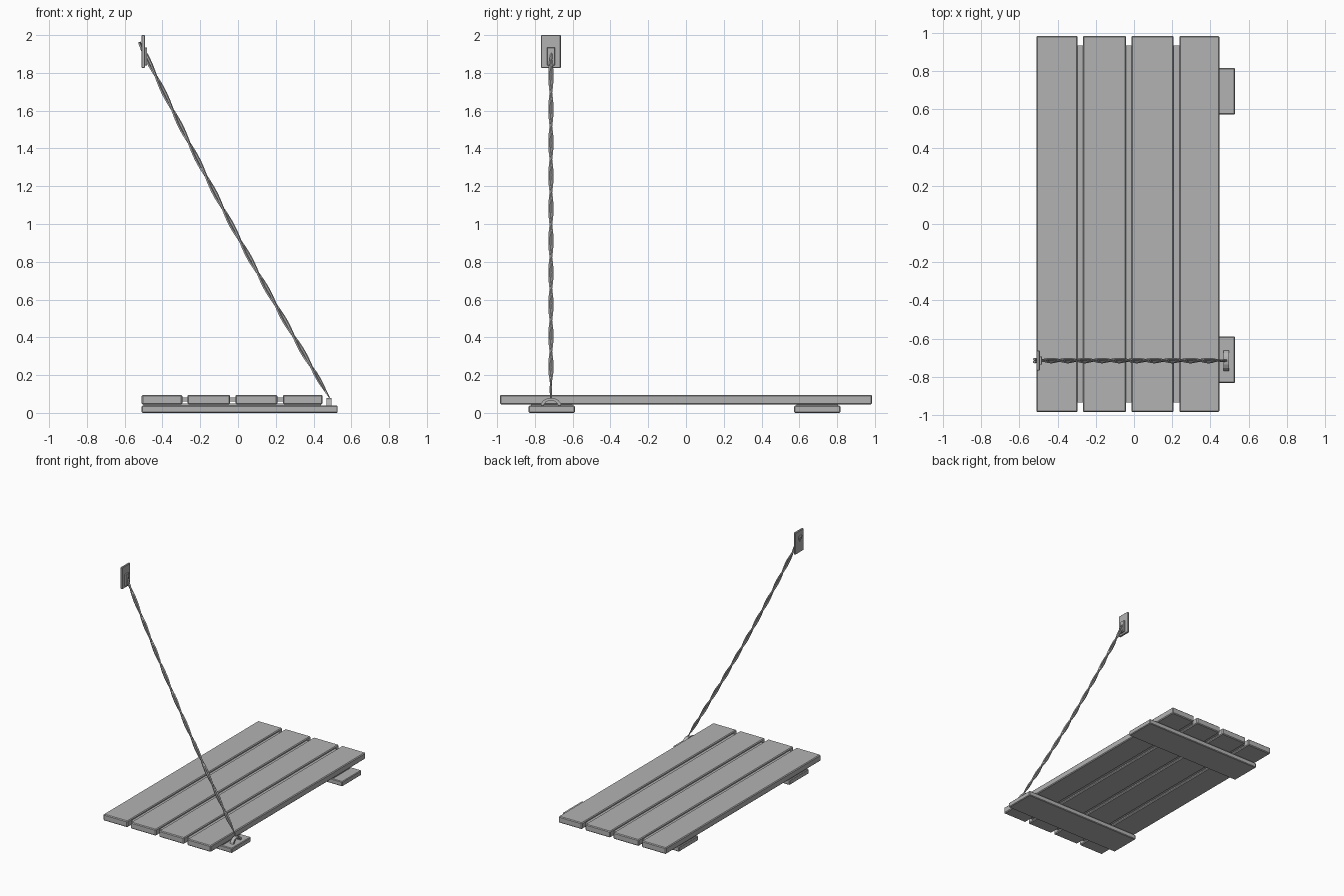
import bpy, bmesh, math
from mathutils import Vector

cube = bpy.data.objects.get("Cube")
if cube:
    bpy.data.objects.remove(cube, do_unlink=True)

GREY = (0.45, 0.45, 0.45, 1)
grey = bpy.data.materials.new("plain_grey")
grey.use_nodes = True
grey.diffuse_color = GREY
grey.node_tree.nodes["Principled BSDF"].inputs["Base Color"].default_value = GREY


def finish(name, bm):
    bmesh.ops.recalc_face_normals(bm, faces=bm.faces)
    mesh = bpy.data.meshes.new(name)
    bm.to_mesh(mesh)
    bm.free()
    mesh.materials.append(grey)
    ob = bpy.data.objects.new(name, mesh)
    bpy.context.collection.objects.link(ob)
    return ob


def box(name, x, y, z, bevel=0.0):
    bm = bmesh.new()
    bmesh.ops.create_cube(bm, size=1)
    for v in bm.verts:
        v.co = [(lo + hi) / 2 + c * (hi - lo) for c, (lo, hi) in zip(v.co, (x, y, z))]
    ob = finish(name, bm)
    if bevel:
        mod = ob.modifiers.new("worn_edges", "BEVEL")
        mod.width = bevel
        mod.segments = 1
    return ob


def tube(name, points, radii, sides=6):
    """Sweep a polygon along points with a radius for each point."""
    bm = bmesh.new()
    rings = []
    for i, p in enumerate(points):
        d = (points[min(i + 1, len(points) - 1)] - points[max(i - 1, 0)]).normalized()
        u = d.cross(Vector((0, 1, 0))).normalized()
        w = d.cross(u)
        turns = [2 * math.pi * k / sides for k in range(sides)]
        rings.append([bm.verts.new(p + radii[i] * (u * math.cos(a) + w * math.sin(a)))
                      for a in turns])
    for a, b in zip(rings, rings[1:]):
        for k in range(sides):
            n = (k + 1) % sides
            bm.faces.new((a[k], a[n], b[n], b[k]))
    bm.faces.new(rings[0])
    bm.faces.new(rings[-1])
    return finish(name, bm)


# Deck planks
PLANKS = [(-0.51, -0.295), (-0.267, -0.042), (-0.014, 0.208), (0.238, 0.447)]
for i, span in enumerate(PLANKS):
    box(f"plank_{i + 1}", span, (-0.985, 0.985), (0.045, 0.096), 0.006)

# Recessed strips filling the gaps between planks
for i, (a, b) in enumerate(zip(PLANKS, PLANKS[1:])):
    box(f"gap_strip_{i + 1}", (a[1] - 0.01, b[0] + 0.01), (-0.935, 0.935), (0.06, 0.082))

# Cross beams under the deck
box("front_beam", (-0.51, 0.528), (-0.833, -0.588), (0, 0.039), 0.005)
box("back_beam", (-0.51, 0.528), (0.572, 0.817), (0, 0.039), 0.005)
for label, y in (("front", -0.71), ("back", 0.695)):
    box(f"{label}_beam_packer", (-0.5, 0.44), (y - 0.11, y + 0.11), (0.035, 0.05))

ROPE_Y = -0.715

# Wall plate and its raised mount
box("wall_plate", (-0.51, -0.493), (ROPE_Y - 0.052, ROPE_Y + 0.052), (1.825, 2.0), 0.003)
box("wall_mount", (-0.495, -0.481), (ROPE_Y - 0.021, ROPE_Y + 0.021), (1.84, 1.935), 0.002)

# Arched staple on the front beam
bm = bmesh.new()
arch = []
for k in range(9):
    a = math.pi * k / 8
    row = []
    for reach, rise in ((0.055, 0.044), (0.038, 0.03)):
        for x in (0.468, 0.496):
            row.append(bm.verts.new((x, ROPE_Y + reach * math.cos(a),
                                     0.036 + rise * math.sin(a))))
    arch.append([row[0], row[1], row[3], row[2]])
for a, b in zip(arch, arch[1:]):
    for k in range(4):
        n = (k + 1) % 4
        bm.faces.new((a[k], a[n], b[n], b[k]))
bm.faces.new(arch[0])
bm.faces.new(arch[-1])
finish("rope_staple", bm)

# Two twisted strands of a slightly sagging rope, tapered at both ends
top = Vector((-0.523, ROPE_Y, 1.962))
bottom = Vector((0.485, ROPE_Y, 0.078))
along = (bottom - top).normalized()
side = Vector((0, 1, 0))
across = along.cross(side)
STEPS = 80
for s in range(2):
    points, radii = [], []
    for i in range(STEPS + 1):
        t = i / STEPS
        centre = top.lerp(bottom, t) - Vector((0.5, 0, 0.86)) * 0.03 * math.sin(math.pi * t)
        taper = min(1, 0.35 + 9 * (1 - t))
        angle = math.pi * s + 2 * math.pi * 5.5 * t
        points.append(centre + 0.007 * taper * (side * math.cos(angle) + across * math.sin(angle)))
        radii.append(0.0075 * taper)
    tube(f"rope_strand_{s + 1}", points, radii, 5)
